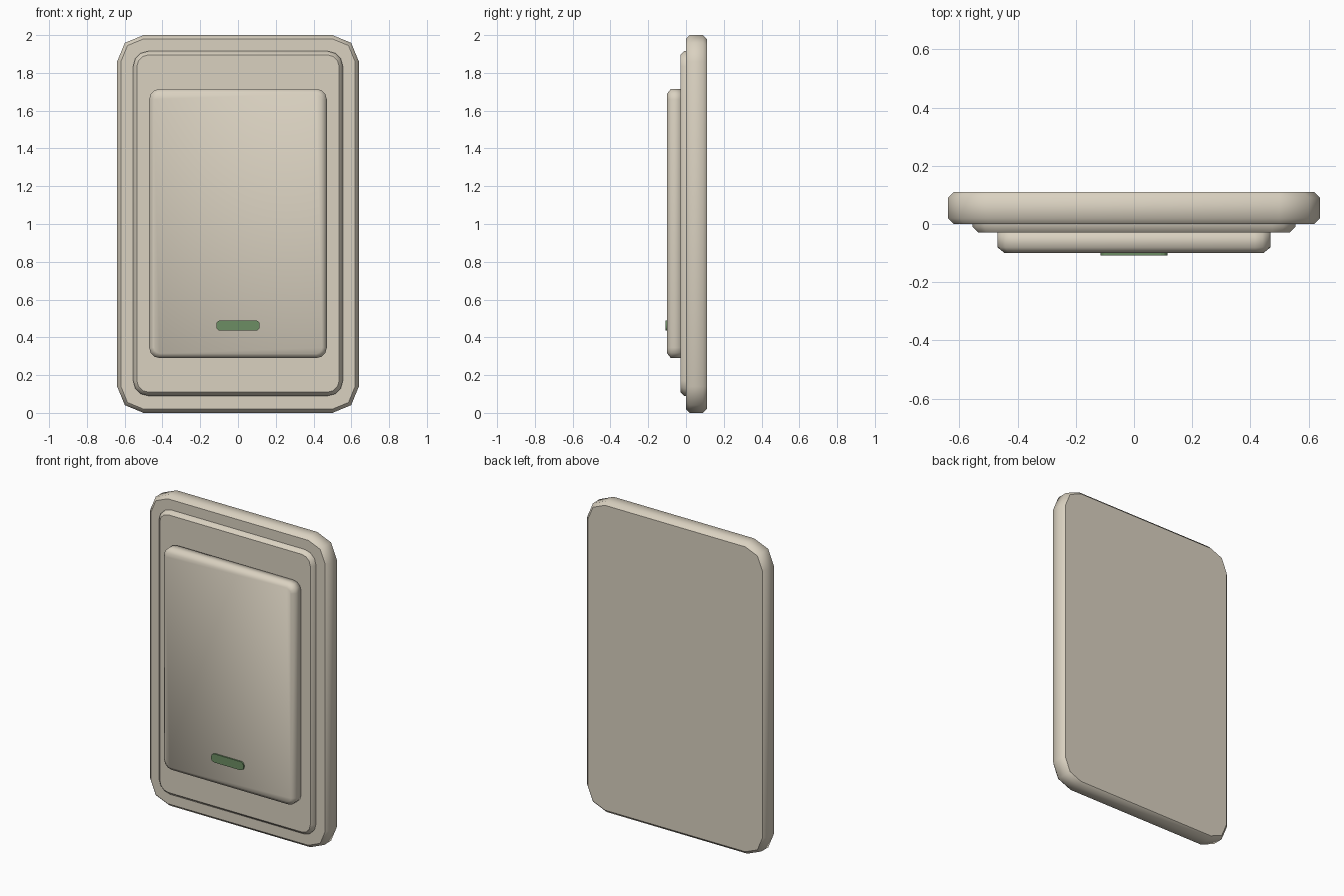
import bpy, bmesh
from math import sin, cos, pi

if "Cube" in bpy.data.objects:
    bpy.data.objects.remove(bpy.data.objects["Cube"], do_unlink=True)


def material(name, rgb):
    m = bpy.data.materials.new(name)
    m.use_nodes = True
    color = (*rgb, 1)
    m.diffuse_color = color
    m.node_tree.nodes["Principled BSDF"].inputs["Base Color"].default_value = color
    return m


beige = material("warm beige plastic", (0.70, 0.64, 0.53))
green = material("muted green", (0.15, 0.27, 0.125))


def outline(half_w, z0, z1, radius, segs, inset):
    """Rounded rectangle in the XZ plane; insetting keeps the corner centres."""
    pts = []
    corners = [(1, z1 - radius), (-1, z1 - radius), (-1, z0 + radius), (1, z0 + radius)]
    for i, (side, cz) in enumerate(corners):
        for k in range(segs + 1):
            a = (i + k / segs) * pi / 2
            pts.append((side * (half_w - radius) + (radius - inset) * cos(a),
                        cz + (radius - inset) * sin(a)))
    return pts


def slab(name, half_w, z0, z1, radius, segs, layers, mat, smooth_sides=True, smooth_caps=False):
    """Stack rounded outlines at (y, inset) layers and close both ends."""
    bm = bmesh.new()
    rings = [[bm.verts.new((x, y, z)) for x, z in outline(half_w, z0, z1, radius, segs, inset)]
             for y, inset in layers]
    for a, b in zip(rings, rings[1:]):
        for i in range(len(a)):
            j = (i + 1) % len(a)
            bm.faces.new((a[i], a[j], b[j], b[i])).smooth = smooth_sides
    for ring in (rings[0], rings[-1]):
        bm.faces.new(ring).smooth = smooth_caps
    bmesh.ops.recalc_face_normals(bm, faces=bm.faces)
    mesh = bpy.data.meshes.new(name)
    bm.to_mesh(mesh)
    bm.free()
    mesh.materials.append(mat)
    obj = bpy.data.objects.new(name, mesh)
    bpy.context.collection.objects.link(obj)
    return obj


# Wall plate, chamfered front and back
slab("wall_plate", 0.64, 0, 2, 0.14, 2,
     [(0, 0.02), (0.02, 0), (0.09, 0), (0.11, 0.02)], beige)

# Raised frame around the rocker
slab("raised_frame", 0.555, 0.09, 1.915, 0.08, 3,
     [(-0.03, 0.02), (-0.01, 0), (0.01, 0)], beige)

# Softly shaded rocker button
slab("rocker_button", 0.47, 0.29, 1.715, 0.055, 3,
     [(-0.1, 0.025), (-0.08, 0), (-0.02, 0)], beige, smooth_caps=True)

# Thin indicator light
slab("indicator_light", 0.115, 0.435, 0.49, 0.022, 3,
     [(-0.109, 0), (-0.1, 0)], green, smooth_sides=False)
